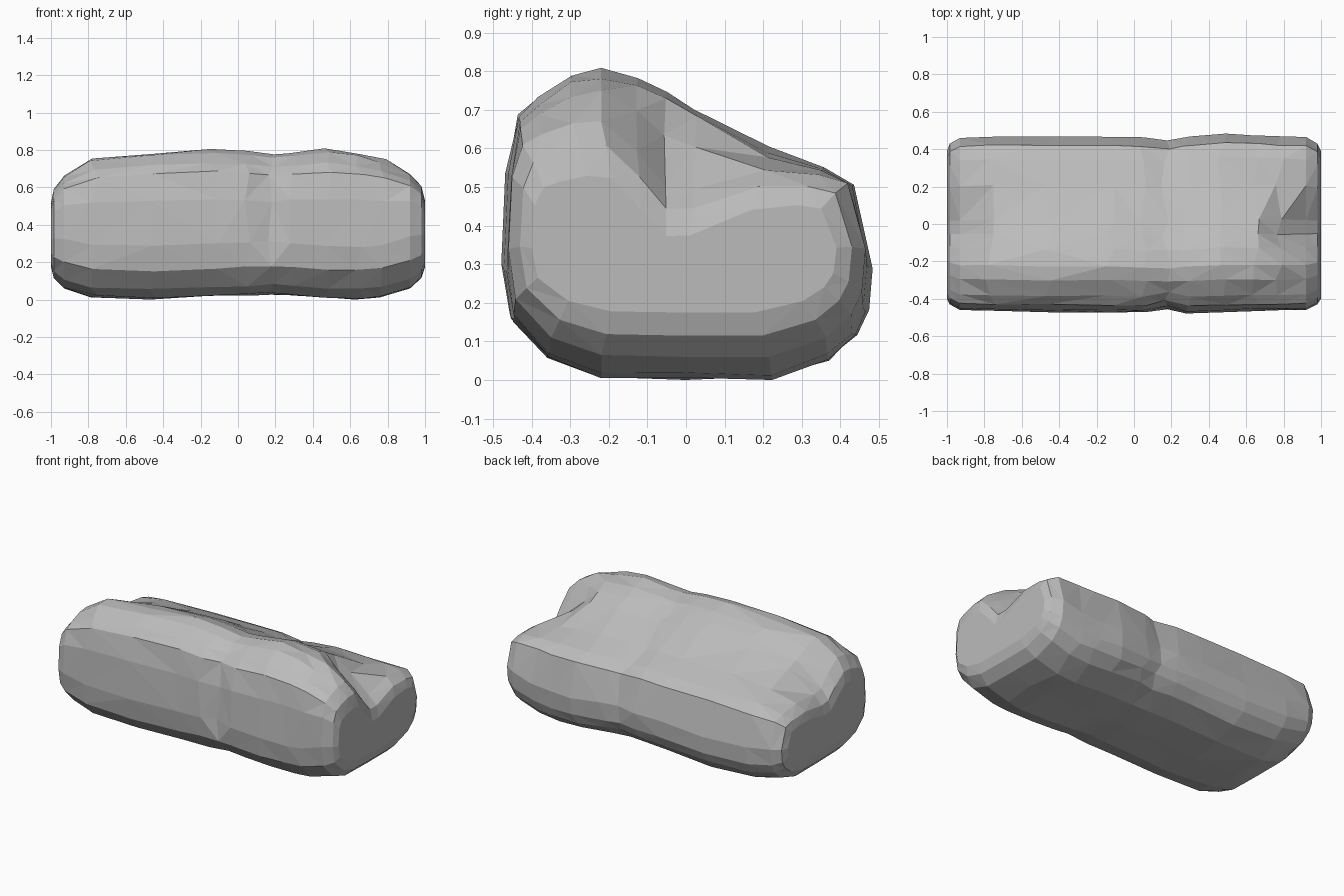
import bpy, bmesh, math, random
from mathutils import Vector

cube = bpy.data.objects.get("Cube")
if cube:
    bpy.data.objects.remove(cube, do_unlink=True)

random.seed(4)

# Cross-sections along the stone: x, front y, back y, base z, ridge z, back shoulder z
STATIONS = [
    (-1.0, -.40, .39, .18, .53, .42), (-.985, -.43, .43, .12, .60, .46),
    (-.93, -.46, .46, .065, .67, .49), (-.77, -.465, .47, .02, .765, .50),
    (-.45, -.47, .47, .01, .79, .51), (-.13, -.47, .465, .025, .81, .51),
    (.05, -.475, .46, .03, .80, .51), (.17, -.475, .45, .035, .78, .50),
    (.28, -.475, .465, .03, .785, .51), (.47, -.47, .48, .015, .81, .51),
    (.65, -.465, .475, .01, .79, .51), (.78, -.465, .47, .02, .755, .51),
    (.92, -.46, .465, .065, .68, .515), (.98, -.43, .43, .12, .62, .49),
    (1.0, -.40, .39, .18, .54, .45),
]
# Lower ring: depth fraction, height above base
LOWER = [(.02, .15), (.12, .05), (.26, .005), (.5, 0), (.73, 0),
         (.89, .05), (.96, .11), (.99, .17), (1, .28)]
# Upper ring: depth fraction, fraction from shoulder to ridge
UPPER = [(.95, 0), (.87, .14), (.72, .32), (.52, .65), (.44, .80), (.36, .92),
         (.26, 1), (.18, .94), (.09, .76), (.04, .60), (.01, .1)]


def section(x, front, back, base, ridge, shoulder):
    ring = []
    squash = min(1, (shoulder - base) / .45)
    crease = max(0, 1 - abs(x - .17) / .1)
    hollow = min(.8, max(0, (abs(x) - .67) / .3)) * (1 if x > 0 else .7)
    for u, v in LOWER:
        ring.append(Vector((x, front + u * (back - front), base + v * squash)))
    for u, v in UPPER:
        y = front + u * (back - front)
        z = shoulder + v * (ridge - shoulder)
        # hollow behind the ridge at each end, steep in front and shallow behind
        width = .09 if y < -.05 else .18
        z -= hollow * .18 * math.exp(-((y + .05) / width) ** 2)
        # shallow vertical crease in the front
        if u < .1:
            y += .03 * crease
        ring.append(Vector((x, y, z)))
    ring.append(Vector((x, front + .025 * crease, base + .28 * squash)))
    return ring


# Loft the stone body
bm = bmesh.new()
rings = [[bm.verts.new(p) for p in section(*s)] for s in STATIONS]
for a, b in zip(rings, rings[1:]):
    n = len(a)
    for i in range(n):
        j = (i + 1) % n
        bm.faces.new((a[i], b[i], b[j], a[j]))
bm.faces.new(rings[0])
bm.faces.new(rings[-1][::-1])

# Slight chiselled irregularity, leaving the ends crisp
for v in bm.verts:
    if abs(v.co.x) < .9:
        v.co.x += random.uniform(-.025, .025)
        v.co.y += random.uniform(-.004, .004)
        v.co.z += random.uniform(-.005, .005)
low = min(v.co.z for v in bm.verts)
for v in bm.verts:
    v.co.z -= low
bmesh.ops.triangulate(bm, faces=bm.faces[:])
bmesh.ops.recalc_face_normals(bm, faces=bm.faces[:])
mesh = bpy.data.meshes.new("stone_block")
bm.to_mesh(mesh)
bm.free()
stone = bpy.data.objects.new("stone_block", mesh)
bpy.context.collection.objects.link(stone)

# Plain grey stone
grey = bpy.data.materials.new("stone_grey")
grey.use_nodes = True
colour = (.5, .5, .5, 1)
grey.diffuse_color = colour
grey.node_tree.nodes["Principled BSDF"].inputs["Base Color"].default_value = colour
mesh.materials.append(grey)
